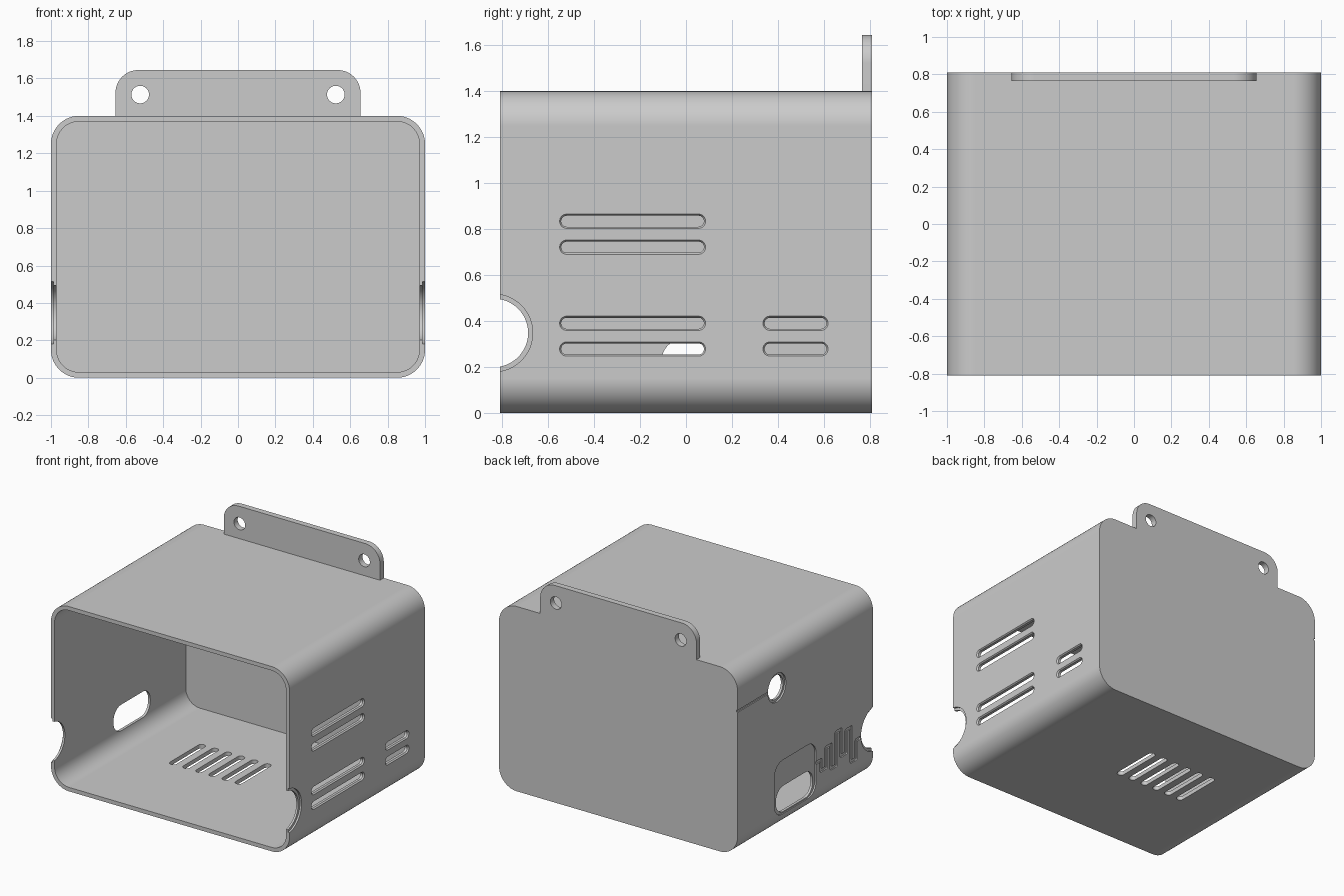
import bpy, bmesh, math
from mathutils import Vector

cube = bpy.data.objects.get("Cube")
if cube:
    bpy.data.objects.remove(cube, do_unlink=True)

# Single grey plastic
grey = bpy.data.materials.new("grey_plastic")
grey.use_nodes = True
colour = (0.6, 0.6, 0.6, 1.0)
grey.diffuse_color = colour
grey.node_tree.nodes["Principled BSDF"].inputs["Base Color"].default_value = colour


def rounded(u0, u1, v0, v1, r, r_low=None, grow=0.0, n=12):
    """Rounded rectangle outline; r_low is the radius of the two lower corners."""
    u0, u1, v0, v1 = u0 - grow, u1 + grow, v0 - grow, v1 + grow
    r += grow
    low = r if r_low is None else r_low
    limit = min(u1 - u0, v1 - v0) / 2 - 0.0005
    corners = [(u1, v1, -1, -1, r, 0), (u0, v1, 1, -1, r, 1),
               (u0, v0, 1, 1, low, 2), (u1, v0, -1, 1, low, 3)]
    pts = []
    for u, v, su, sv, rad, quarter in corners:
        rad = min(rad, limit)
        if rad <= 0:
            pts.append((u, v))
            continue
        for i in range(n + 1):
            a = math.pi / 2 * (quarter + i / n)
            pts.append((u + su * rad + rad * math.cos(a), v + sv * rad + rad * math.sin(a)))
    return pts


def circle(u, v, r, n=48):
    return [(u + r * math.cos(2 * math.pi * i / n), v + r * math.sin(2 * math.pi * i / n))
            for i in range(n)]


def prism(name, axis, d0, d1, pts, end_pts=None):
    """Extrude an outline along an axis, optionally tapering to a second outline."""
    place = {"X": lambda p, d: Vector((d, p[0], p[1])),
             "Y": lambda p, d: Vector((p[0], d, p[1])),
             "Z": lambda p, d: Vector((p[0], p[1], d))}[axis]
    bm = bmesh.new()
    a = [bm.verts.new(place(p, d0)) for p in pts]
    b = [bm.verts.new(place(p, d1)) for p in (end_pts or pts)]
    bm.faces.new(a)
    bm.faces.new(b)
    for i in range(len(a)):
        j = (i + 1) % len(a)
        bm.faces.new((a[i], a[j], b[j], b[i]))
    bmesh.ops.recalc_face_normals(bm, faces=bm.faces)
    mesh = bpy.data.meshes.new(name)
    bm.to_mesh(mesh)
    bm.free()
    mesh.materials.append(grey)
    obj = bpy.data.objects.new(name, mesh)
    bpy.context.collection.objects.link(obj)
    return obj


def activate(obj):
    bpy.ops.object.select_all(action="DESELECT")
    obj.select_set(True)
    bpy.context.view_layer.objects.active = obj


def cut(target, *args):
    cutter = prism("cutter", *args)
    cutter.hide_render = True
    activate(target)
    mod = target.modifiers.new("cut", "BOOLEAN")
    mod.operation = "DIFFERENCE"
    mod.solver = "EXACT"
    mod.object = cutter
    bpy.ops.object.modifier_apply(modifier=mod.name)
    bpy.data.objects.remove(cutter, do_unlink=True)


def finish(obj):
    activate(obj)
    bpy.ops.object.shade_smooth_by_angle(angle=math.radians(25))
    mod = obj.modifiers.new("weighted_normals", "WEIGHTED_NORMAL")
    mod.keep_sharp = True


HALF_Y, TOP, WALL = 0.81, 1.4, 0.03

# Open-fronted case with rounded long edges
case = prism("case", "Y", -HALF_Y, HALF_Y, rounded(-1, 1, 0, TOP, 0.15, n=20))
cut(case, "Y", -1, 0.76, rounded(-1 + WALL, 1 - WALL, WALL, TOP - WALL, 0.12, None, 0, 20))

# Chamfered vent slots on the left wall
slots = [(-0.55, 0.085, z) for z in (0.278, 0.39, 0.721, 0.834)]
slots += [(0.335, 0.618, z) for z in (0.278, 0.39)]
for y0, y1, z in slots:
    box = (y0 + 0.007, y1 - 0.007, z - 0.024, z + 0.024, 0.024)
    cut(case, "X", 0.9, 1.1, rounded(*box))
    cut(case, "X", 0.99, 1.01, rounded(*box), rounded(*box, grow=0.014))

# Floor vents
for i in range(6):
    x = -0.49 + 0.11 * i
    cut(case, "Z", -0.1, 0.1, rounded(x - 0.027, x + 0.027, -0.1, 0.29, 0.027))

# Cable notches with a shallow outer rim, both sides
for side in (-1, 1):
    cut(case, "X", side * 0.9, side * 1.1, circle(-0.836, 0.348, 0.149))
    cut(case, "X", side * 0.986, side * 1.1, circle(-0.836, 0.348, 0.169))

# Port opening inside its shallow recess on the right wall
cut(case, "X", -1.1, -0.988, rounded(-0.13, 0.37, 0.115, 0.525, 0.1))
cut(case, "X", -1.1, -0.9, rounded(-0.105, 0.335, 0.125, 0.32, 0.09))

# Round hole with rim and a groove running to the back
cut(case, "X", -1.1, -0.9, circle(0.34, 1.1, 0.09))
cut(case, "X", -1.1, -0.988, circle(0.34, 1.1, 0.108))
cut(case, "X", -1.1, -0.992, rounded(0.42, 0.9, 1.092, 1.108, 0.002))

# Serpentine groove between recess and notch
path = [(-0.14, 0.35), (-0.19, 0.35), (-0.19, 0.27), (-0.25, 0.27), (-0.25, 0.42),
        (-0.31, 0.42), (-0.31, 0.24), (-0.37, 0.24), (-0.37, 0.49), (-0.43, 0.49),
        (-0.43, 0.29), (-0.49, 0.29), (-0.49, 0.46), (-0.55, 0.46), (-0.55, 0.2),
        (-0.61, 0.2), (-0.61, 0.34), (-0.65, 0.34)]
for (ya, za), (yb, zb) in zip(path, path[1:]):
    box = (min(ya, yb), max(ya, yb), min(za, zb), max(za, zb), 0.0)
    cut(case, "X", -1.1, -0.99, rounded(*box, None, 0.012, 4))
finish(case)

# Mounting tab flush with the back
tab = prism("mounting_tab", "Y", 0.765, HALF_Y, rounded(-0.655, 0.655, TOP, 1.645, 0.13, 0))
for side in (-1, 1):
    cut(tab, "Y", 0.7, 0.9, circle(side * 0.523, 1.514, 0.047))
finish(tab)
